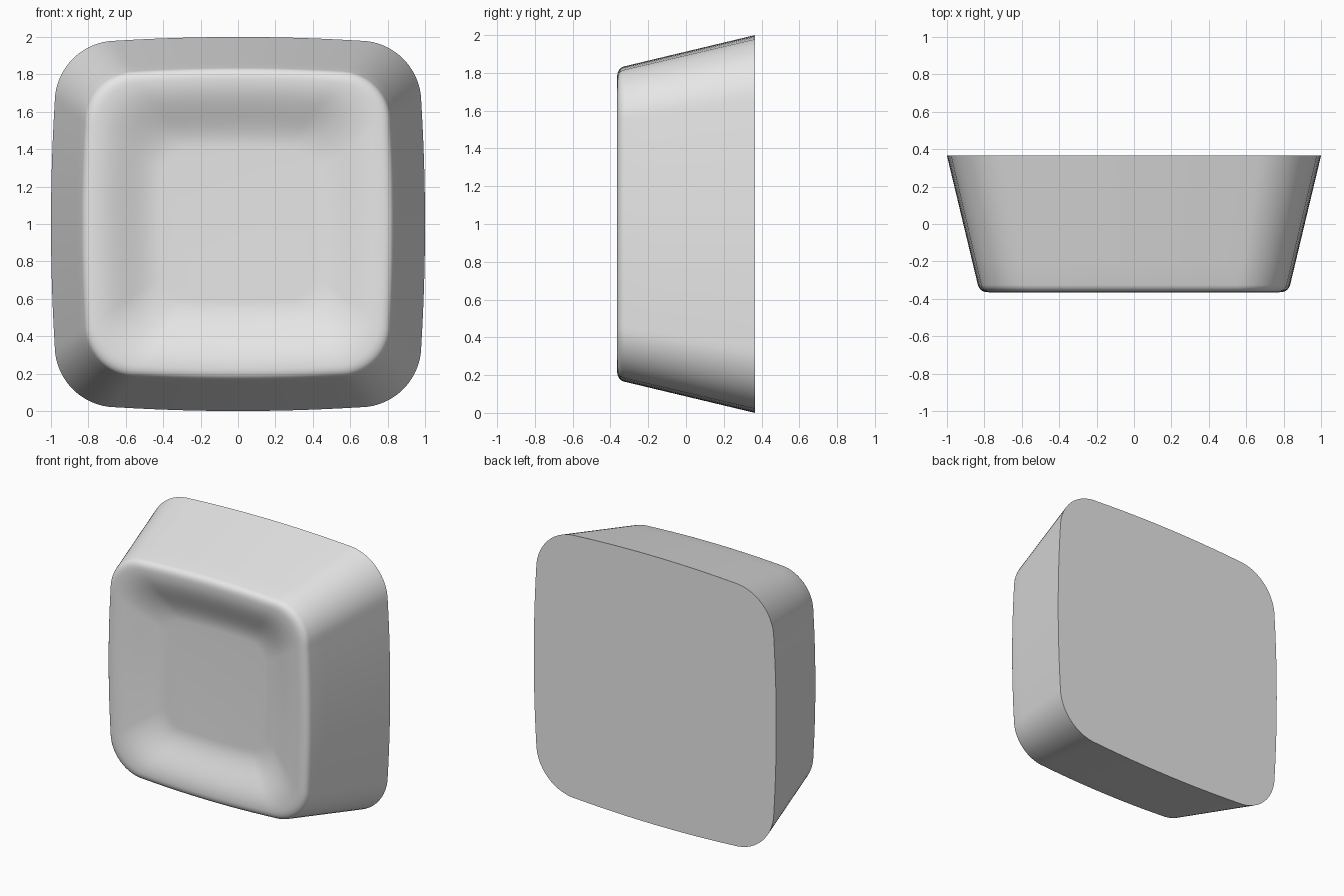
import bpy, bmesh, math

if "Cube" in bpy.data.objects:
    bpy.data.objects.remove(bpy.data.objects["Cube"])

CORNER, STRAIGHT = 14, 12


def outline(half):
    """Rounded square with slightly bowed sides, in the x/z plane."""
    edge, radius = 0.98 * half, 0.33 * half
    flat = edge - radius
    pts = []
    for i in range(STRAIGHT):
        t = -1 + 2 * i / STRAIGHT
        pts.append((edge + 0.02 * half * (1 - t * t), t * flat))
    for i in range(CORNER):
        a = math.pi / 2 * i / CORNER
        pts.append((flat + radius * math.cos(a), flat + radius * math.sin(a)))
    full = []
    for k in range(4):
        c, s = round(math.cos(k * math.pi / 2)), round(math.sin(k * math.pi / 2))
        full += [(c * x - s * z, s * x + c * z) for x, z in pts]
    return full


# Profile from back edge to dish floor: (half width, y)
profile = [(1 - 0.165 * i / 6, 0.365 - 0.69 * i / 6) for i in range(7)]
# Rounded front rim
for i in range(1, 9):
    t = i / 8
    a, b, c = (1 - t) ** 2, 2 * t * (1 - t), t * t
    profile.append((a * 0.835 + b * 0.825 + c * 0.775,
                    a * -0.325 + b * -0.365 + c * -0.365))
# Shallow dish
for i in range(1, 17):
    t = i / 16
    profile.append((0.775 - 0.365 * t,
                    -0.365 + 0.105 * (1 - math.cos(math.pi * t)) / 2))

# Loft the rings and cap both ends
bm = bmesh.new()
rings = [[bm.verts.new((x, y, z + 1)) for x, z in outline(h)] for h, y in profile]
for r0, r1 in zip(rings, rings[1:]):
    n = len(r0)
    for i in range(n):
        j = (i + 1) % n
        bm.faces.new((r0[i], r0[j], r1[j], r1[i]))
bm.faces.new(rings[0])
bm.faces.new(rings[-1])
bmesh.ops.recalc_face_normals(bm, faces=bm.faces)
mesh = bpy.data.meshes.new("key_cap")
bm.to_mesh(mesh)
bm.free()

cap = bpy.data.objects.new("key_cap", mesh)
bpy.context.collection.objects.link(cap)
mat = bpy.data.materials.new("light grey")
mat.diffuse_color = (0.8, 0.8, 0.8, 1)
mat.use_nodes = True
mat.node_tree.nodes["Principled BSDF"].inputs["Base Color"].default_value = mat.diffuse_color
mesh.materials.append(mat)

# Smooth shading with a sharp back edge
bpy.context.view_layer.objects.active = cap
cap.select_set(True)
bpy.ops.object.shade_smooth_by_angle(angle=math.radians(35))
